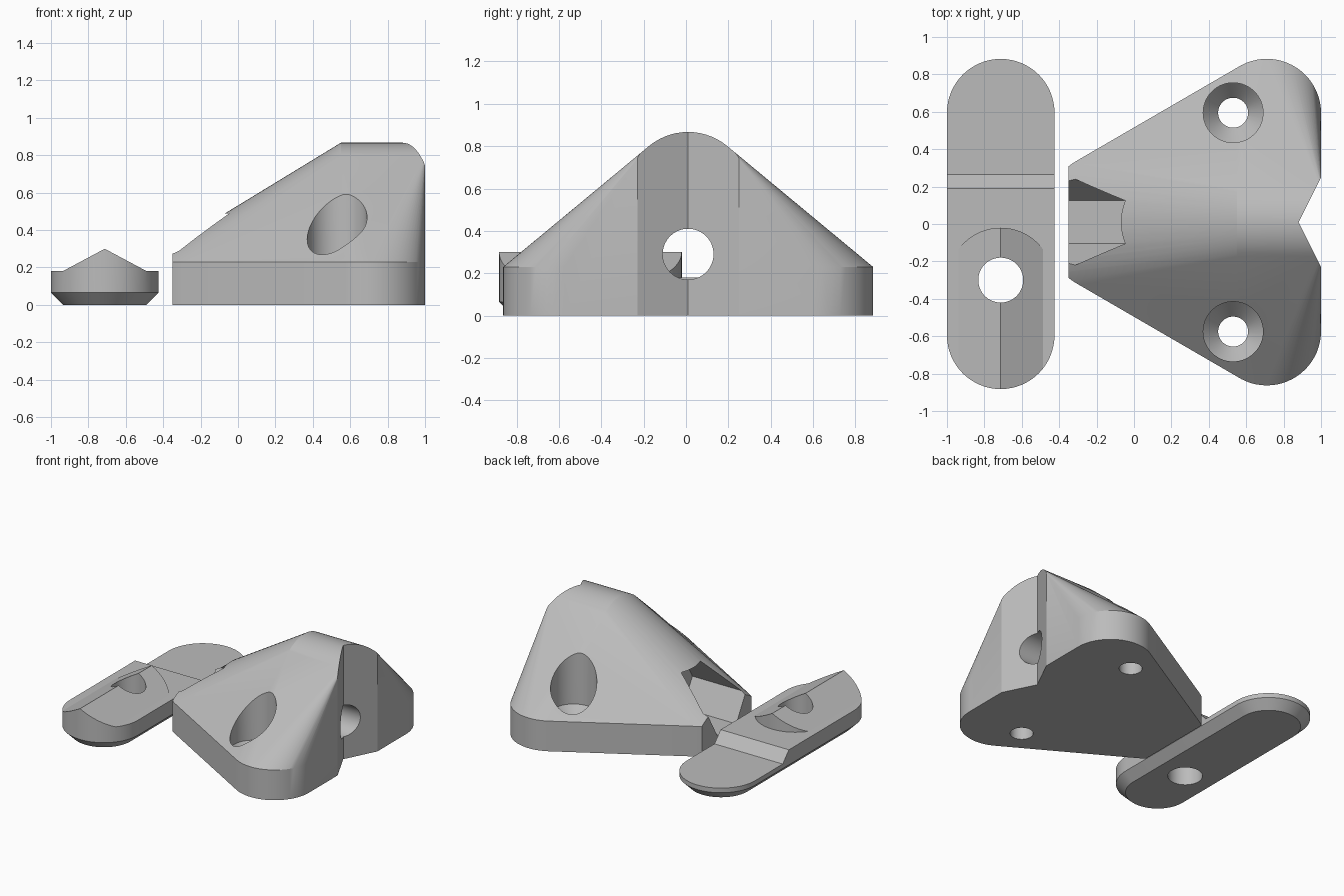
import bpy, bmesh, math
from mathutils import Vector

if "Cube" in bpy.data.objects:
    bpy.data.objects.remove(bpy.data.objects["Cube"], do_unlink=True)

grey = bpy.data.materials.new("plain grey")
grey.use_nodes = True
grey.diffuse_color = (0.5, 0.5, 0.5, 1)
grey.node_tree.nodes["Principled BSDF"].inputs["Base Color"].default_value = (0.5, 0.5, 0.5, 1)

MID = 0.01      # y of the block's plane of symmetry


def hull(name, points):
    """Convex solid around a set of points."""
    bm = bmesh.new()
    for p in points:
        bm.verts.new(p)
    res = bmesh.ops.convex_hull(bm, input=bm.verts[:])
    junk = {g for g in res["geom_interior"] + res["geom_unused"]
            if isinstance(g, bmesh.types.BMVert)}
    bmesh.ops.delete(bm, geom=list(junk), context="VERTS")
    bmesh.ops.dissolve_limit(bm, angle_limit=0.002, verts=bm.verts[:], edges=bm.edges[:])
    bmesh.ops.recalc_face_normals(bm, faces=bm.faces[:])
    mesh = bpy.data.meshes.new(name)
    bm.to_mesh(mesh)
    bm.free()
    mesh.materials.append(grey)
    obj = bpy.data.objects.new(name, mesh)
    bpy.context.collection.objects.link(obj)
    return obj


def ring(x, y, z, r, n=64, axis="z"):
    """Circle of points around the z or x axis."""
    pts = []
    for i in range(n):
        a, b = r * math.cos(math.tau * i / n), r * math.sin(math.tau * i / n)
        pts.append(Vector((x + a, y + b, z) if axis == "z" else (x, y + a, z + b)))
    return pts


def post(x, y, z0, z1, r):
    return ring(x, y, z0, r) + ring(x, y, z1, r)


def bar(x0, x1, y, z, r, n=64):
    return ring(x0, y, z, r, n, "x") + ring(x1, y, z, r, n, "x")


def combine(target, tool, operation="DIFFERENCE"):
    """Apply a boolean and remove the tool."""
    mod = target.modifiers.new("cut", "BOOLEAN")
    mod.operation, mod.solver, mod.object = operation, "EXACT", tool
    bpy.ops.object.select_all(action="DESELECT")
    bpy.context.view_layer.objects.active = target
    target.select_set(True)
    bpy.ops.object.modifier_apply(modifier=mod.name)
    bpy.data.objects.remove(tool, do_unlink=True)


def finish(obj):
    bpy.ops.object.select_all(action="DESELECT")
    bpy.context.view_layer.objects.active = obj
    obj.select_set(True)
    bpy.ops.object.shade_smooth_by_angle(angle=math.radians(20))


# Mounting block: three low posts and a raised round ridge wrapped together
shell = post(-0.115, MID, 0, 0.23, 0.38) + bar(0.55, 1.0, MID, 0.577, 0.29)
for side in (-1, 1):
    shell += post(0.71, MID + side * 0.583, 0, 0.23, 0.29)
block = hull("mounting_block", shell)

# Flat nose and vertical V notch at the tail
combine(block, hull("nose_cut", [(x, y, z) for x in (-1, -0.35) for y in (-1, 1) for z in (-1, 1)]))
combine(block, hull("notch_cut", [(x, MID + y, z) for x, y in ((0.88, 0), (1.12, 0.48), (1.12, -0.48))
                                  for z in (-0.5, 1.5)]))

# Bolt hole along the block with a six-sided nut pocket
combine(block, hull("nut_pocket_cut", bar(-0.6, 0.1, MID, 0.29, 0.23, 6)))
combine(block, hull("bolt_hole_cut", bar(0.05, 1.2, MID, 0.29, 0.12)))

# Two countersunk screw holes
for side in (-1, 1):
    y = MID + side * 0.585
    combine(block, hull("screw_head_cut", ring(0.53, y, 0.11, 0.08) + post(0.53, y, 0.2, 1.2, 0.16)))
    combine(block, hull("screw_hole_cut", post(0.53, y, -0.2, 0.3, 0.08)))
finish(block)

# Clamp strap: rounded bar with a chamfered underside
CX = -0.7125
outline = []
for y in (-0.595, 0.595):
    outline += ring(CX, y, 0, 0.2225) + post(CX, y, 0.065, 0.4, 0.2875)
strap = hull("clamp_strap", outline)

# Top shape: flat middle, stepped thin end, and a ridged pad with a rounded edge
top_shape = hull("strap_top", [(x, y, z) for x in (-1.3, -0.2)
                               for y, z in ((-1.2, -0.1), (-1.2, 0.18), (0.19, 0.18), (0.45, -0.1))])
thin_end = hull("thin_end", [(x, y, z) for x in (-1.25, -0.25) for y in (0.1, 1.2) for z in (-0.05, 0.1)])
combine(top_shape, thin_end, "UNION")
pad = hull("ridged_pad", [(CX + x, y, z) for y in (-1.1, 0.2)
                          for x, z in ((-0.375, 0.1), (0.375, 0.1), (0, 0.3))])
edge = hull("pad_edge", post(CX, -0.3, -0.3, 0.6, 0.28) + post(CX, -1.3, -0.3, 0.6, 0.4))
combine(pad, edge, "INTERSECT")
combine(top_shape, pad, "UNION")
combine(strap, top_shape, "INTERSECT")

# Bolt hole through the strap
combine(strap, hull("strap_hole_cut", post(CX, -0.3, -0.3, 0.6, 0.12)))
finish(strap)
